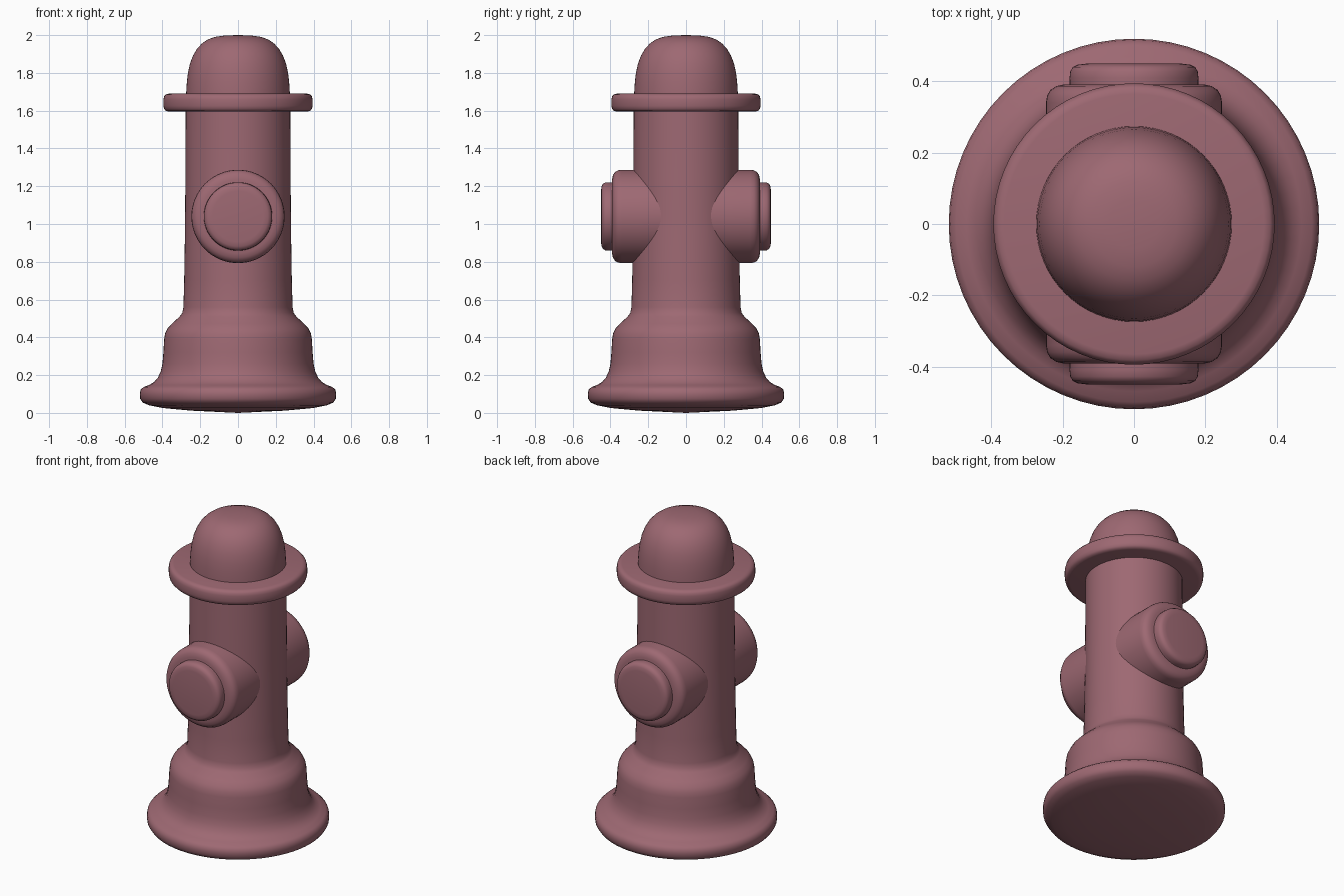
import bpy, bmesh, math
from mathutils import Matrix

paint = bpy.data.materials.new("dusty_red_paint")
paint.diffuse_color = (0.34, 0.14, 0.17, 1)


def lathe(name, profile, segments=64, matrix=Matrix()):
    """Spin (radius, height) points around z, then place with matrix."""
    bm = bmesh.new()
    verts = [bm.verts.new((r, 0, z)) for r, z in profile]
    edges = [bm.edges.new(pair) for pair in zip(verts, verts[1:])]
    bmesh.ops.spin(bm, geom=verts + edges, cent=(0, 0, 0), axis=(0, 0, 1),
                   angle=math.tau, steps=segments, use_merge=True)
    bmesh.ops.remove_doubles(bm, verts=bm.verts, dist=1e-5)
    bmesh.ops.recalc_face_normals(bm, faces=bm.faces)
    bm.transform(matrix)
    mesh = bpy.data.meshes.new(name)
    bm.to_mesh(mesh)
    bm.free()
    mesh.materials.append(paint)
    obj = bpy.data.objects.new(name, mesh)
    bpy.context.collection.objects.link(obj)
    bpy.ops.object.select_all(action='DESELECT')
    obj.select_set(True)
    bpy.context.view_layer.objects.active = obj
    bpy.ops.object.shade_smooth_by_angle(angle=math.radians(40))
    return obj


# Flared foot and barrel, with a shallow rounded underside
lathe("base_and_barrel", [
    (0, 0), (0.25, 0.012), (0.40, 0.026), (0.47, 0.04), (0.505, 0.055),
    (0.518, 0.075), (0.52, 0.10), (0.516, 0.122), (0.50, 0.137),
    (0.47, 0.148), (0.445, 0.163), (0.424, 0.187), (0.409, 0.22),
    (0.40, 0.26), (0.395, 0.32), (0.391, 0.39), (0.386, 0.42),
    (0.373, 0.447), (0.35, 0.472), (0.308, 0.511), (0.295, 0.53),
    (0.289, 0.56), (0.285, 0.70), (0.281, 0.95), (0.278, 1.30),
    (0.277, 1.62), (0, 1.62)])

# Rounded collar ring
lathe("collar", [
    (0, 1.595), (0.365, 1.595), (0.382, 1.599), (0.391, 1.609),
    (0.395, 1.625), (0.395, 1.66), (0.391, 1.676), (0.382, 1.686),
    (0.365, 1.69), (0, 1.69)])

# Domed bonnet
lathe("bonnet", [
    (0, 1.66), (0.275, 1.66), (0.274, 1.70), (0.271, 1.75), (0.265, 1.80),
    (0.254, 1.85), (0.238, 1.892), (0.218, 1.926), (0.192, 1.955),
    (0.16, 1.977), (0.12, 1.991), (0.07, 1.998), (0, 2.0)])

# Hose outlets and their caps, front and back
for side, turn in (("front", 90), ("back", -90)):
    place = Matrix.Translation((0, 0, 1.04)) @ Matrix.Rotation(math.radians(turn), 4, 'X')
    lathe(side + "_outlet", [
        (0, 0.04), (0.247, 0.04), (0.247, 0.34), (0.244, 0.36),
        (0.235, 0.376), (0.218, 0.387), (0.195, 0.392), (0, 0.392)], matrix=place)
    lathe(side + "_outlet_cap", [
        (0, 0.37), (0.18, 0.37), (0.181, 0.41), (0.179, 0.428),
        (0.172, 0.44), (0.158, 0.447), (0.135, 0.45), (0, 0.45)], matrix=place)
